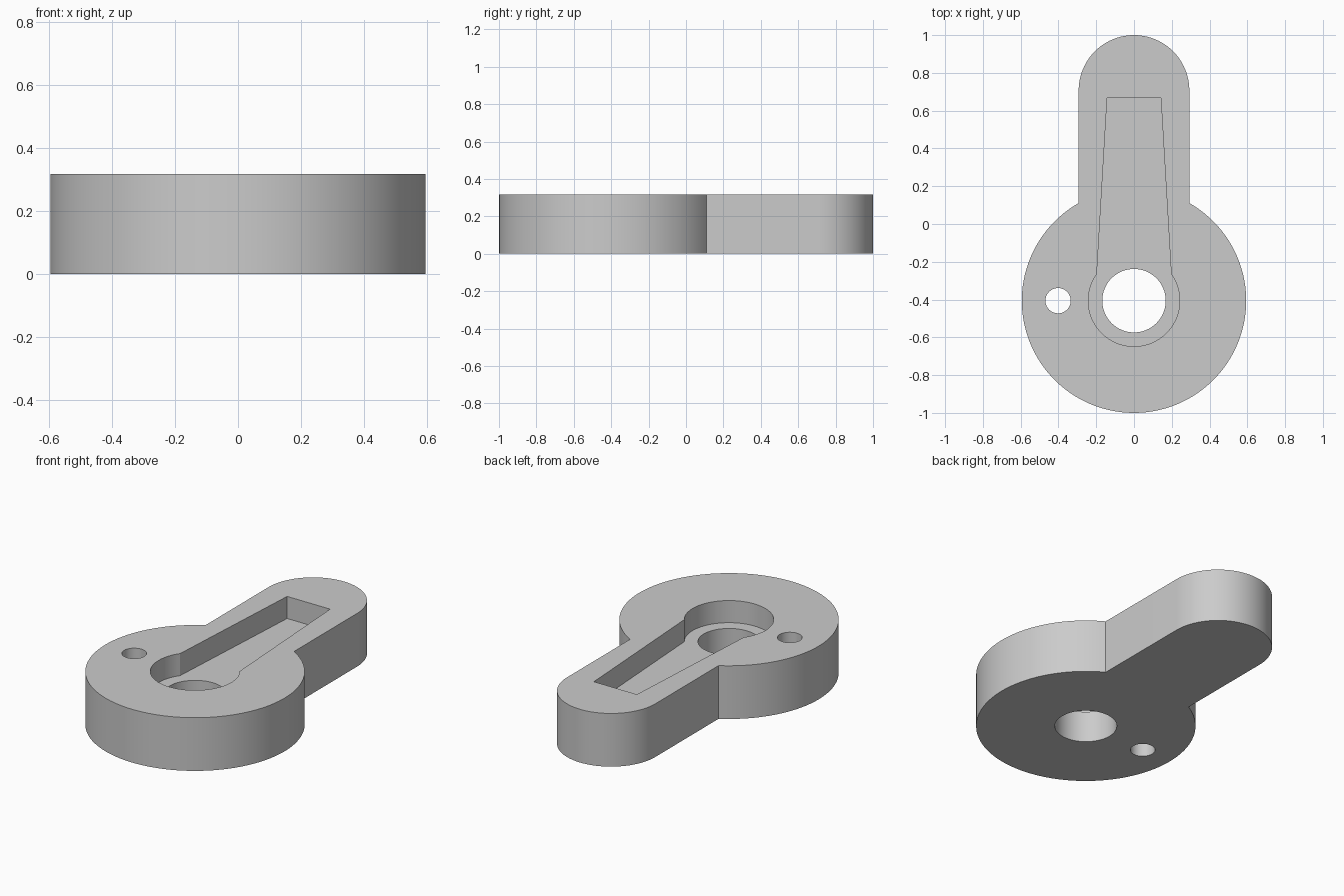
import bpy, bmesh
from math import sin, cos, asin, pi

cube = bpy.data.objects.get("Cube")
if cube:
    bpy.data.objects.remove(cube, do_unlink=True)

HUB_Y = -0.406      # centre of the round hub
HEIGHT = 0.318
FLOOR = 0.186       # height of the pocket floor


def arc(cx, cy, r, start, end, steps):
    """Points on an arc, both ends included."""
    return [(cx + r * cos(start + (end - start) * i / steps),
             cy + r * sin(start + (end - start) * i / steps))
            for i in range(steps + 1)]


def prism(name, outline, low, high):
    """Closed solid from a counter-clockwise outline."""
    bm = bmesh.new()
    face = bm.faces.new([bm.verts.new((x, y, low)) for x, y in outline])
    top = bmesh.ops.extrude_face_region(bm, geom=[face], use_keep_orig=True)["geom"]
    verts = [v for v in top if isinstance(v, bmesh.types.BMVert)]
    bmesh.ops.translate(bm, verts=verts, vec=(0, 0, high - low))
    bmesh.ops.recalc_face_normals(bm, faces=bm.faces)
    mesh = bpy.data.meshes.new(name)
    bm.to_mesh(mesh)
    bm.free()
    obj = bpy.data.objects.new(name, mesh)
    bpy.context.collection.objects.link(obj)
    return obj


def hub_arc(r, half_width, steps):
    """Hub arc running round the front, open where the arm joins."""
    a = asin(half_width / r)
    return arc(0, HUB_Y, r, pi / 2 + a, 5 * pi / 2 - a, steps)


# Body: round hub with a round-ended arm
ARM = 0.293
body = prism("lever_body",
             hub_arc(0.594, ARM, 96) + arc(0, 1 - ARM, ARM, 0, pi, 48),
             0, HEIGHT)

# Cutters: tapered pocket, shaft hole and pin hole
pocket = hub_arc(0.242, 0.197, 64) + [(0.142, 0.667), (-0.142, 0.667)]
cutters = [
    prism("pocket_cutter", pocket, FLOOR, HEIGHT + 0.1),
    prism("shaft_hole_cutter", arc(0, HUB_Y, 0.168, 0, 2 * pi, 64)[:-1], -0.1, HEIGHT + 0.1),
    prism("pin_hole_cutter", arc(-0.402, HUB_Y, 0.067, 0, 2 * pi, 40)[:-1], -0.1, HEIGHT + 0.1),
]

bpy.ops.object.select_all(action="DESELECT")
body.select_set(True)
bpy.context.view_layer.objects.active = body
for cutter in cutters:
    cutter.hide_render = True
    mod = body.modifiers.new(cutter.name, "BOOLEAN")
    mod.operation = "DIFFERENCE"
    mod.solver = "EXACT"
    mod.object = cutter
    bpy.ops.object.modifier_apply(modifier=mod.name)
    bpy.data.objects.remove(cutter, do_unlink=True)

# Plain grey finish
grey = bpy.data.materials.new("plain_grey")
grey.use_nodes = True
colour = (0.6, 0.6, 0.6, 1)
grey.diffuse_color = colour
grey.node_tree.nodes["Principled BSDF"].inputs["Base Color"].default_value = colour
body.data.materials.clear()
body.data.materials.append(grey)
for poly in body.data.polygons:
    poly.material_index = 0

bpy.ops.object.shade_smooth_by_angle(angle=pi / 6)
